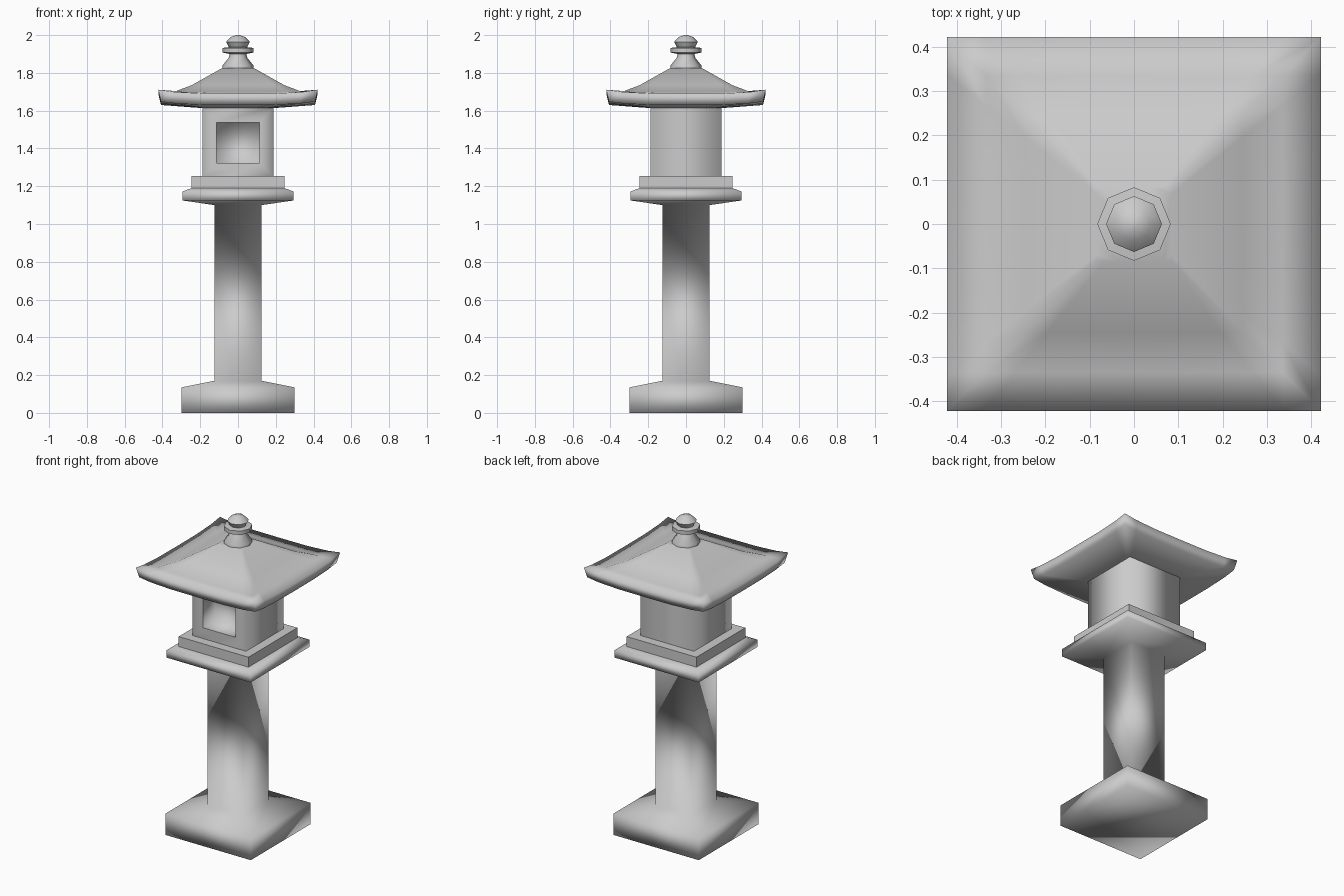
import bpy, bmesh, math

if "Cube" in bpy.data.objects:
    bpy.data.objects.remove(bpy.data.objects["Cube"])

def loft(name, rings, caps=(True, True), sharp_angle=None):
    """Skin a stack of equal-length point rings, smooth shaded."""
    bm = bmesh.new()
    vr = [[bm.verts.new(p) for p in r] for r in rings]
    n = len(vr[0])
    for a, b in zip(vr, vr[1:]):
        for i in range(n):
            j = (i + 1) % n
            bm.faces.new((a[i], a[j], b[j], b[i]))
    if caps[0]:
        bm.faces.new(vr[0][::-1])
    if caps[1]:
        bm.faces.new(vr[-1])
    bmesh.ops.recalc_face_normals(bm, faces=bm.faces)
    for f in bm.faces:
        f.smooth = True
    if sharp_angle:
        for e in bm.edges:
            if len(e.link_faces) == 2 and e.calc_face_angle() > math.radians(sharp_angle):
                e.smooth = False
    me = bpy.data.meshes.new(name)
    bm.to_mesh(me)
    bm.free()
    ob = bpy.data.objects.new(name, me)
    bpy.context.collection.objects.link(ob)
    return ob

def square(h, z):
    return [(-h, -h, z), (h, -h, z), (h, h, z), (-h, h, z)]

def eave_square(h, z, lift):
    """Square ring whose corners curl upward."""
    pts = []
    for k in range(4):
        c, s = round(math.cos(k * math.pi / 2)), round(math.sin(k * math.pi / 2))
        for t in (-1, -0.8, -0.45, 0, 0.45, 0.8):
            x, y = h * t, -h
            pts.append((x * c - y * s, x * s + y * c, z + lift * t ** 4))
    return pts

def octagon(r, z):
    return [(r * math.cos(i * math.pi / 4), r * math.sin(i * math.pi / 4), z) for i in range(8)]

def upright(w, z0, z1, y):
    return [(-w, y, z0), (w, y, z0), (w, y, z1), (-w, y, z1)]

# Foot, column and platform: one continuous square profile
loft("pedestal", [square(h, z) for h, z in (
    (0.30, 0), (0.30, 0.135), (0.125, 0.17), (0.125, 1.10),
    (0.295, 1.125), (0.295, 1.172), (0.245, 1.19))])

# Step on top of the platform
loft("platform_step", [square(0.245, 1.185), square(0.245, 1.253)], sharp_angle=40)

# Lantern box with recessed window in the front
box = loft("lantern_box", [
    upright(0.187, 1.25, 1.62, 0.187), upright(0.187, 1.25, 1.62, -0.187),
    upright(0.115, 1.322, 1.538, -0.187), upright(0.115, 1.322, 1.538, -0.065)])
bm = bmesh.new()
bm.from_mesh(box.data)
for e in bm.edges:  # crisp window rim
    if all(abs(v.co.x) < 0.15 and v.co.y < -0.18 for v in e.verts):
        e.smooth = False
hidden = [f for f in bm.faces if abs(f.normal.z) > 0.9 and abs(f.calc_center_median().y) < 0.01]
bmesh.ops.delete(bm, geom=hidden, context='FACES')
bm.to_mesh(box.data)
bm.free()

# Roof with curled eaves and concave slopes
loft("roof", [eave_square(*r) for r in (
    (0.17, 1.612, 0), (0.408, 1.63, 0.018), (0.422, 1.69, 0.021),
    (0.335, 1.697, 0.004), (0.245, 1.735, 0), (0.085, 1.825, 0))])

# Eight-sided finial
loft("finial", [octagon(*p) for p in (
    (0.083, 1.815), (0.083, 1.838), (0.048, 1.882), (0.045, 1.90), (0.083, 1.908),
    (0.083, 1.932), (0.048, 1.936), (0.063, 1.964), (0.038, 1.99), (0.010, 2.0))],
    sharp_angle=60)
